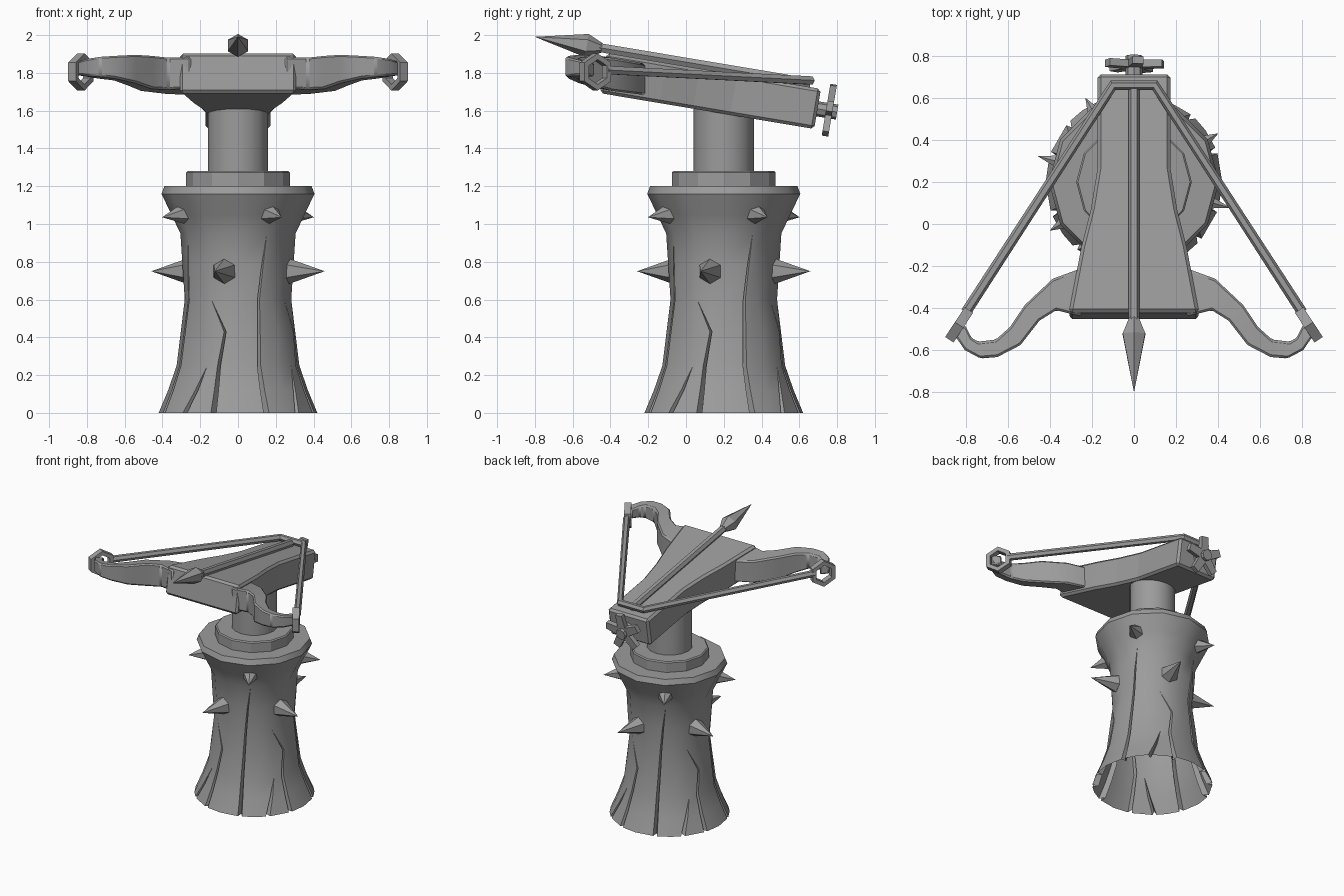
import bpy, bmesh
from math import sin, cos, radians, pi, sqrt
from mathutils import Vector, Matrix

cube = bpy.data.objects.get("Cube")
if cube:
    bpy.data.objects.remove(cube)

grey = bpy.data.materials.new("plain grey")
grey.use_nodes = True
COLOUR = (0.33, 0.33, 0.33, 1)
grey.diffuse_color = COLOUR
grey.node_tree.nodes["Principled BSDF"].inputs["Base Color"].default_value = COLOUR

UP = Vector((0, 0, 1))
CENTRE_Y = 0.2
# Frame of the tilted weapon: origin at the front top edge, y runs back
TILT = Matrix.Translation((0, -0.42, 1.905)) @ Matrix.Rotation(radians(-9.5), 4, 'X')


def loft(name, rings, caps=(True, True), loop=False, smooth=None, bevel=0, matrix=None):
    """Skin a list of equal-length rings into one object."""
    bm = bmesh.new()
    rows = [[bm.verts.new(p) for p in ring] for ring in rings]
    pairs = list(zip(rows, rows[1:]))
    if loop:
        pairs.append((rows[-1], rows[0]))
    n = len(rows[0])
    for low, high in pairs:
        for i in range(n):
            j = (i + 1) % n
            bm.faces.new((low[i], low[j], high[j], high[i]))
    if not loop:
        for cap, row in zip(caps, (rows[0], rows[-1])):
            if cap:
                bm.faces.new(row)
    bmesh.ops.remove_doubles(bm, verts=bm.verts[:], dist=0.0002)
    bmesh.ops.recalc_face_normals(bm, faces=bm.faces[:])
    mesh = bpy.data.meshes.new(name)
    bm.to_mesh(mesh)
    bm.free()
    mesh.materials.append(grey)
    obj = bpy.data.objects.new(name, mesh)
    bpy.context.scene.collection.objects.link(obj)
    if matrix:
        obj.matrix_world = matrix
    if bevel:
        mod = obj.modifiers.new("edge bevel", 'BEVEL')
        mod.width, mod.segments = bevel, 1
    if smooth:
        bpy.ops.object.select_all(action='DESELECT')
        obj.select_set(True)
        bpy.context.view_layer.objects.active = obj
        bpy.ops.object.shade_smooth_by_angle(angle=radians(smooth))
    return obj


def disc(centre, direction, radius, sides, phase=0):
    d = Vector(direction).normalized()
    side = d.cross(UP).normalized() if abs(d.z) < 0.9 else Vector((1, 0, 0))
    up = side.cross(d)
    angles = [phase + 2 * pi * i / sides for i in range(sides)]
    return [Vector(centre) + radius * (cos(a) * side + sin(a) * up) for a in angles]


def turned(name, start, direction, profile, sides, phase=0, **options):
    """Turned part: profile is (distance along axis, radius)."""
    d = Vector(direction).normalized()
    rings = [disc(Vector(start) + d * t, d, r, sides, phase) for t, r in profile]
    return loft(name, rings, **options)


def lerp(keys, z):
    for (a, va), (b, vb) in zip(keys, keys[1:]):
        if z <= b:
            return va + (vb - va) * max(0, z - a) / (b - a)
    return keys[-1][1]


def around(degrees, radius, z):
    a = radians(degrees)
    return Vector((radius * sin(a), CENTRE_Y - radius * cos(a), z))


# Tree trunk: cracks wander up each quarter and fade out at their top
profile = [(0, 0.42), (0.12, 0.37), (0.25, 0.325), (0.6, 0.282),
           (0.95, 0.305), (1.16, 0.405), (1.2, 0.39)]
columns = [  # (is crack, keys of height and angle)
    (True, [(0, -42), (0.25, -30)]),
    (True, [(0, -18), (0.25, -18), (0.43, -13), (0.6, -30)]),
    (False, [(0, 0), (1, 0)]),
    (True, [(0, 21), (0.25, 20), (0.65, 23), (0.95, 30)]),
    (False, [(0, 36), (0.43, 43), (0.95, 30)]),
]
trunk = []
for z in (0, 0.12, 0.25, 0.43, 0.6, 0.78, 0.95, 1.05, 1.16, 1.2):
    ring, radius = [], lerp(profile, z)
    for quarter in range(4):
        for crack, keys in columns:
            angle = quarter * 90 + lerp(keys, z)
            fade = sqrt(max(0, 1 - z / keys[-1][0])) if crack else 0
            for step in (-1, 0, 1):
                depth = 0.045 * fade if step == 0 else 0
                ring.append(around(angle + step * 2 * fade, radius - depth, z))
    trunk.append(ring)
loft("trunk", trunk, caps=(False, True), smooth=40)

# Collar and swivel post
turned("collar", (0, CENTRE_Y, 1.19), UP, [(0, 0.275), (0.09, 0.275)], 12, bevel=0.008)
turned("post", (0, CENTRE_Y, 1.27), UP, [(0, 0.16), (0.38, 0.16)], 16, smooth=40)

# Two rows of thorns
for quarter in range(4):
    for name, offset, r, z, size, length, dip in (
            ("large_spike", -15, 0.28, 0.75, 0.067, 0.195, 0),
            ("small_spike", 30, 0.335, 1.055, 0.055, 0.13, -0.15)):
        angle = quarter * 90 + offset
        out = around(angle, 1, 0) - Vector((0, CENTRE_Y, 0)) + UP * dip
        turned(name, around(angle, r, z), out,
               [(-0.06, 0), (0, size), (length, 0)], 6, pi / 2)

# Stock with flared front
stock = [[(-w, u, -0.215), (w, u, -0.215), (w, u, 0), (-w, u, 0)] for u, w in (
    (0, 0.31), (0.32, 0.25), (0.5, 0.205), (0.7, 0.173), (1.15, 0.173))]
loft("stock", stock, bevel=0.016, matrix=TILT)

# Bolt lying on the stock
bolt_start = (0, 1.09, 0.022)
turned("bolt_shaft", bolt_start, (0, -1, 0), [(0, 0.027), (1.15, 0.027)], 6, matrix=TILT)
turned("bolt_head", bolt_start, (0, -1, 0),
       [(1.12, 0.026), (1.2, 0.062), (1.48, 0)], 6, pi / 2, matrix=TILT)

# Winding wheel with five arms at the back
hub = Vector((0, 1.14, -0.107))
turned("wheel_axle", hub, (0, 1, 0), [(0, 0.04), (0.115, 0.04)], 8, matrix=TILT)
star = []
for u in (0.055, 0.09):
    ring = []
    for arm in range(5):
        for offset, r in ((-36, 0.055), (-11, 0.142), (11, 0.142)):
            a = radians(arm * 72 + offset + 8)
            ring.append(hub + Vector((r * sin(a), u, r * cos(a))))
    star.append(ring)
loft("winding_wheel", star, matrix=TILT)

# Bow limbs: back edge, front edge, bottom and top of each section
sections = [
    ((0.22, -0.2), (0.25, -0.44), 1.7, 1.865),
    ((0.386, -0.26), (0.37, -0.41), 1.7, 1.87),
    ((0.52, -0.386), (0.45, -0.46), 1.71, 1.885),
    ((0.59, -0.49), (0.54, -0.576), 1.74, 1.89),
    ((0.657, -0.55), (0.65, -0.633), 1.765, 1.885),
    ((0.743, -0.56), (0.73, -0.64), 1.775, 1.88),
    ((0.775, -0.54), (0.805, -0.6), 1.78, 1.87),
    ((0.805, -0.48), (0.86, -0.52), 1.785, 1.855),
]
for side, label in ((1, "left"), (-1, "right")):
    rings = []
    for back, front, low, high in sections:
        lean = 0.084 * (back[1] - front[1])
        rings.append([(side * x, y, z + d) for (x, y), z, d in (
            (back, low, -lean), (back, high, -lean),
            (front, high, lean), (front, low, lean))])
    loft(label + "_limb", rings, smooth=30, bevel=0.01)

    # Six-sided string loop around the limb tip
    centre = Vector((side * 0.832, -0.48, 1.805))
    along = Vector((side * 0.55, -0.835, 0))
    axle = Vector((side * 0.835, 0.55, 0))
    loop = []
    for i in range(6):
        a = i * pi / 3
        spoke = along * sin(a) + UP * cos(a)
        loop.append([centre + spoke * r + axle * w for r, w in (
            (0.098, -0.024), (0.098, 0.024), (0.066, 0.024), (0.066, -0.024))])
    loft(label + "_string_loop", loop, loop=True)

# Drawn bowstring
path = [Vector(p) for p in ((-0.8, -0.42, 1.815), (-0.1, 0.66, 1.76),
                            (0.1, 0.66, 1.76), (0.8, -0.42, 1.815))]
rings = []
for i, p in enumerate(path):
    before = (p - path[i - 1]).normalized() if i else Vector()
    after = (path[i + 1] - p).normalized() if i < 3 else Vector()
    rings.append(disc(p, before + after, 0.025, 6))
loft("bowstring", rings)
